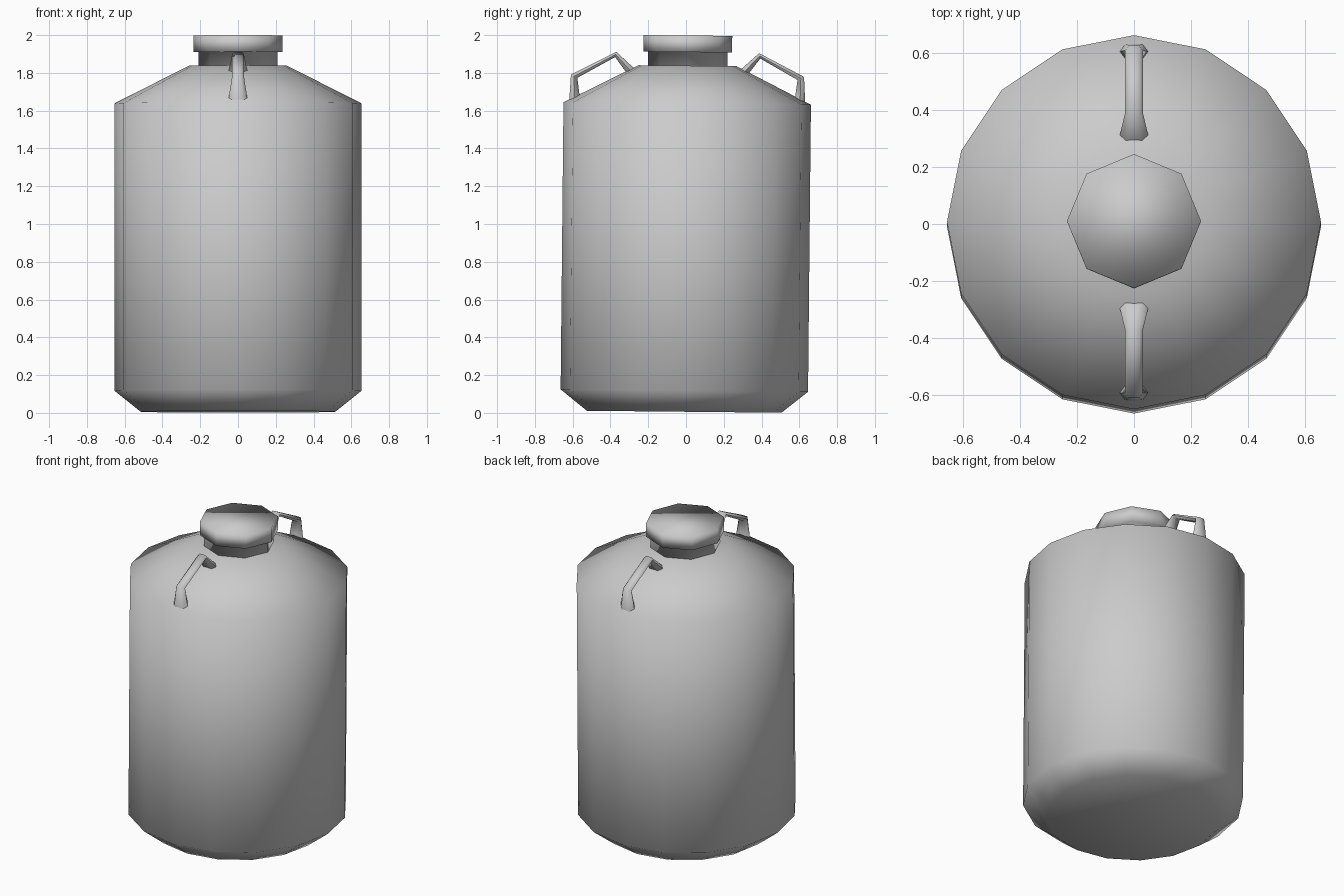
import bpy, bmesh, math
from mathutils import Matrix

if "Cube" in bpy.data.objects:
    bpy.data.objects.remove(bpy.data.objects["Cube"])

# The whole can leans very slightly towards +y, pivoting around mid height
TILT = (Matrix.Translation((0, 0, 1)) @ Matrix.Rotation(-0.01, 4, 'X')
        @ Matrix.Translation((0, 0, -1)))


def loft(name, rings, smooth_angle):
    """Skin a list of closed rings, cap both ends, and smooth the result."""
    bm = bmesh.new()
    vs = [[bm.verts.new(TILT @ Matrix.Translation(p).translation) for p in r] for r in rings]
    n = len(rings[0])
    for a, b in zip(vs, vs[1:]):
        for i in range(n):
            j = (i + 1) % n
            bm.faces.new((a[i], a[j], b[j], b[i]))
    bm.faces.new(vs[0][::-1])
    bm.faces.new(vs[-1])
    bmesh.ops.recalc_face_normals(bm, faces=bm.faces[:])
    me = bpy.data.meshes.new(name)
    bm.to_mesh(me)
    bm.free()
    ob = bpy.data.objects.new(name, me)
    bpy.context.collection.objects.link(ob)
    bpy.ops.object.select_all(action='DESELECT')
    ob.select_set(True)
    bpy.context.view_layer.objects.active = ob
    bpy.ops.object.shade_smooth_by_angle(angle=math.radians(smooth_angle))
    return ob


def lathe(name, profile, sides, smooth_angle):
    """Turn a (radius, z) profile around the z axis."""
    angles = [2 * math.pi * i / sides for i in range(sides)]
    loft(name, [[(r * math.cos(a), r * math.sin(a), z) for a in angles]
                for r, z in profile], smooth_angle)


# Body with chamfered base and sloping shoulder
lathe("body", [(0.515, 0.006), (0.655, 0.118), (0.655, 1.638), (0.26, 1.838)], 16, 65)

# Neck and overhanging lid
lathe("neck_and_lid", [(0.21, 1.82), (0.21, 1.91), (0.235, 1.91), (0.235, 1.998)], 8, 180)

# Handles: outer (y, z), inner (y, z) and half width at each bend
stations = [((0.625, 1.645), (0.570, 1.672), 0.050),
            ((0.617, 1.785), (0.583, 1.768), 0.031),
            ((0.378, 1.908), (0.384, 1.880), 0.031),
            ((0.278, 1.817), (0.325, 1.800), 0.050)]
for side, name in ((-1, "front_handle"), (1, "back_handle")):
    rings = []
    for (yo, zo), (yi, zi), w in stations:
        ym, zm = (yo + yi) / 2, (zo + zi) / 2
        rings.append([(x * w, side * y, z) for x, y, z in
                      ((-1, ym, zm), (-0.6, yo, zo), (0.6, yo, zo),
                       (1, ym, zm), (0.6, yi, zi), (-0.6, yi, zi))])
    loft(name, rings, 65)
